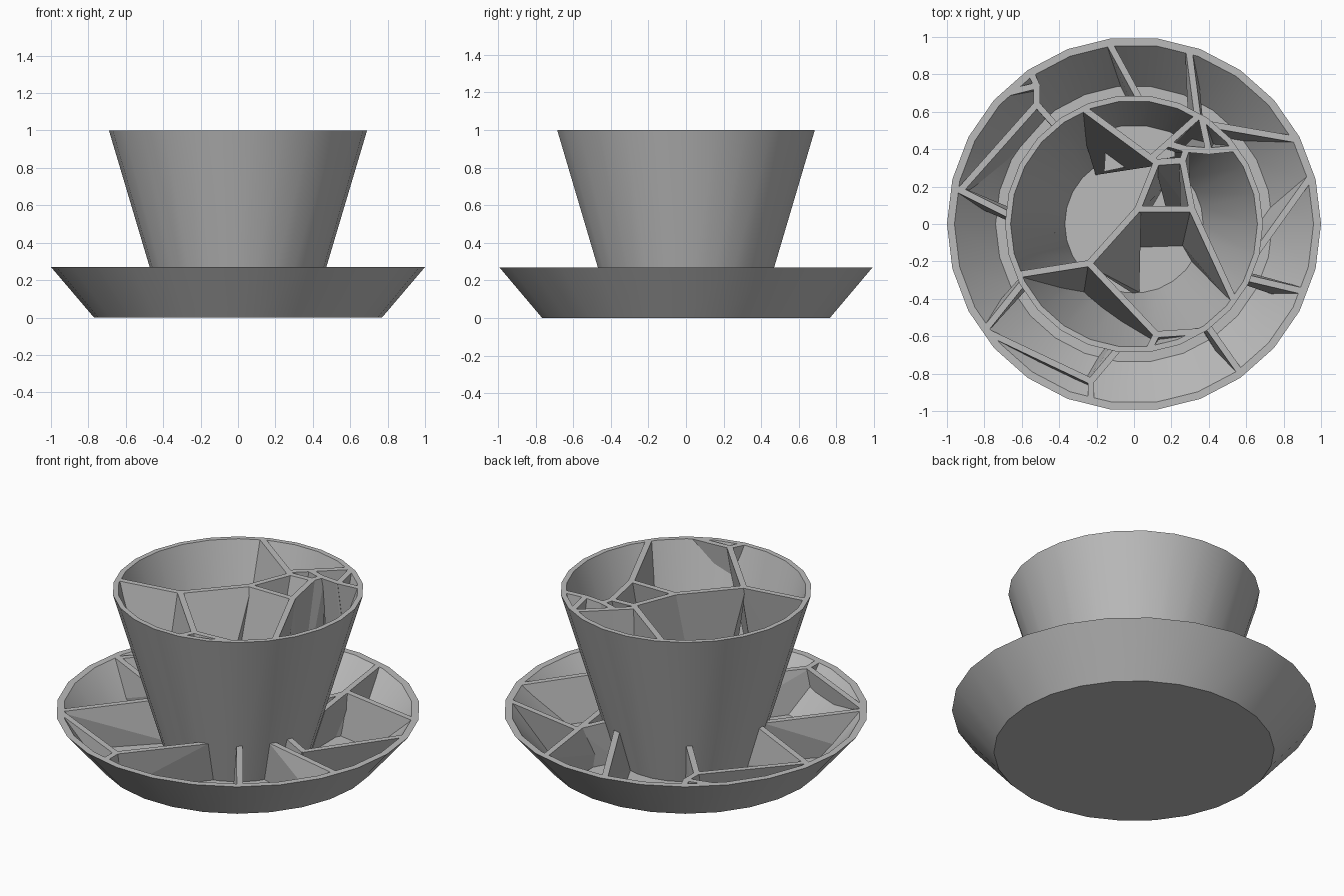
import bpy, bmesh, math
from mathutils import Vector

SIDES = 26
THICK = 0.017

default = bpy.data.objects.get("Cube")
if default:
    bpy.data.objects.remove(default, do_unlink=True)

grey = bpy.data.materials.new("plain_grey")
grey.use_nodes = True
colour = (0.5, 0.5, 0.5, 1)
grey.diffuse_color = colour
grey.node_tree.nodes["Principled BSDF"].inputs["Base Color"].default_value = colour


def finish(bm, name, smooth=False):
    bmesh.ops.recalc_face_normals(bm, faces=bm.faces)
    mesh = bpy.data.meshes.new(name)
    bm.to_mesh(mesh)
    bm.free()
    mesh.materials.append(grey)
    obj = bpy.data.objects.new(name, mesh)
    bpy.context.collection.objects.link(obj)
    if smooth:
        bpy.ops.object.select_all(action='DESELECT')
        obj.select_set(True)
        bpy.context.view_layer.objects.active = obj
        bpy.ops.object.shade_smooth_by_angle(angle=math.radians(30))
    return obj


def lathe(name, profile):
    bm = bmesh.new()
    vs = [bm.verts.new((r, 0, z)) for r, z in profile]
    es = [bm.edges.new(pair) for pair in zip(vs, vs[1:])]
    bmesh.ops.spin(bm, geom=vs + es, axis=(0, 0, 1), cent=(0, 0, 0),
                   angle=math.tau, steps=SIDES)
    bmesh.ops.remove_doubles(bm, verts=bm.verts, dist=1e-4)
    return finish(bm, name, True)


def clip_to_cone(bm, low, high):
    """Trim a convex piece to the inside of a many-sided cone."""
    (r0, z0), (r1, z1) = low, high
    slope = (r1 - r0) / (z1 - z0)
    apothem = math.cos(math.pi / SIDES)
    for i in range(SIDES):
        a = math.tau * (i + 0.5) / SIDES
        c, s = math.cos(a), math.sin(a)
        res = bmesh.ops.bisect_plane(
            bm, geom=bm.verts[:] + bm.edges[:] + bm.faces[:], dist=1e-5,
            plane_co=(r1 * apothem * c, r1 * apothem * s, z1),
            plane_no=(c, s, -slope * apothem), clear_outer=True)
        if any(isinstance(g, bmesh.types.BMEdge) for g in res["geom_cut"]):
            bmesh.ops.holes_fill(bm, edges=[e for e in bm.edges if e.is_boundary], sides=0)


def hull_piece(target, points, low, high):
    """Add the hull of some points, trimmed to the cavity, to a mesh."""
    bm = bmesh.new()
    for p in points:
        bm.verts.new(p)
    hull = bmesh.ops.convex_hull(bm, input=bm.verts)
    junk = {v for v in hull["geom_interior"] + hull["geom_unused"]
            if isinstance(v, bmesh.types.BMVert)}
    bmesh.ops.delete(bm, geom=list(junk), context='VERTS')
    bmesh.ops.dissolve_limit(bm, angle_limit=0.005, verts=bm.verts, edges=bm.edges)
    clip_to_cone(bm, low, high)
    bmesh.ops.recalc_face_normals(bm, faces=bm.faces)
    tmp = bpy.data.meshes.new("piece")
    bm.to_mesh(tmp)
    bm.free()
    target.from_mesh(tmp)
    bpy.data.meshes.remove(tmp)


def slab_points(p, q, p2, q2, top, bottom):
    pts = []
    for a, b, z in ((p, q, top), (p2, q2, bottom)):
        a, b = Vector(a), Vector(b)
        d = (b - a).normalized() * THICK
        n = Vector((-d.y, d.x))
        for v in (a - d * 0.5, b + d * 0.5):
            pts += [(v.x + n.x, v.y + n.y, z), (v.x - n.x, v.y - n.y, z)]
    return pts


# Cup and saucer shells
lathe("saucer", [(0, 0), (.77, 0), (1, .27), (.96, .27), (.74, .02), (0, .02)])
lathe("cup", [(0, .01), (.395, .01), (.69, 1), (.66, 1), (.37, .03), (0, .03)])

# Cup dividers: top start, top end, bottom start, bottom end
cup_walls = [
    ((-.30, .64), (.12, .33), (-.20, .28), (.09, .33)),
    ((.12, .33), (.02, .08), (.14, .20), (-.04, -.11)),
    ((.02, .08), (.31, .08), (-.04, -.11), (.27, -.10)),
    ((.26, .34), (.31, .08), (.28, .09), (.27, -.10)),
    ((.31, .08), (.54, -.42), (.27, -.10), (.34, -.22)),
    ((.02, .08), (-.24, -.21), (-.04, -.11), (.01, -.36)),
    ((-.24, -.21), (-.68, -.28), (-.27, -.40), (-.68, -.46)),
    ((-.24, -.21), (.12, -.59), (-.27, -.40), (.09, -.78)),
    ((.12, -.59), (.42, -.57), (.12, -.72), (.42, -.70)),
    ((.12, -.59), (.07, -.69), (.12, -.72), (.07, -.82)),
    ((.10, .36), (.18, .43), (.10, .36), (.18, .43)),
    ((.18, .43), (.28, .40), (.18, .40), (.28, .38)),
    ((.12, .33), (.26, .34), (.18, .10), (.28, .10)),
    ((.28, .40), (.26, .34), (.28, .38), (.28, .10)),
    ((.18, .43), (.37, .60), (.20, .43), (.39, .60)),
    ((.28, .40), (.40, .39), (.38, .50), (.46, .49)),
    ((.40, .39), (.60, .41), (.46, .49), (.66, .51)),
    ((.40, .39), (.35, .62), (.46, .49), (.41, .72)),
]
bm = bmesh.new()
for w in cup_walls:
    hull_piece(bm, slab_points(*w, 1, .025), (.372, .03), (.662, 1))
# Raised floor closing the rear pocket
shelf = [(-.16, .28), (-.14, .60), (.20, .60), (.22, .36)]
hull_piece(bm, [(x, y, z) for x, y in shelf for z in (.52, .56)],
           (.372, .03), (.662, 1))
finish(bm, "cup_dividers")

# Saucer dividers: start, end, sideways drift of the foot
saucer_walls = [
    ((-.14, .98), (.16, .43), (-.03, -.01)),
    ((.29, .96), (.38, .27), (.02, 0)),
    ((.88, .45), (.36, .54), (0, -.04)),
    ((.36, .54), (.28, .37), (0, 0)),
    ((.95, .26), (.60, -.23), (-.05, .04)),
    ((.60, -.23), (.44, -.14), (-.02, 0)),
    ((.95, -.37), (.40, -.24), (0, -.06)),
    ((.58, -.81), (.27, -.37), (-.05, .01)),
    ((-.23, -.84), (.10, -.45), (-.03, .01)),
    ((-.23, -.84), (-.23, -.96), (0, 0)),
    ((-.23, -.84), (-.80, -.57), (.01, -.04)),
    ((-.80, -.57), (-.44, -.12), (-.02, .02)),
    ((-.95, .19), (-.45, -.06), (-.01, -.03)),
    ((-.92, .19), (-.52, .64), (.05, -.05)),
    ((-.52, .64), (-.28, .37), (0, 0)),
    ((-.52, .64), (-.52, .74), (0, 0)),
    ((-.52, .74), (-.56, .83), (0, 0)),
    ((-.52, .74), (-.68, .70), (0, -.03)),
]
bm = bmesh.new()
for p, q, drift in saucer_walls:
    p, q, drift = Vector(p), Vector(q), Vector(drift)
    foot = q * .84 if q.length < .5 else q + drift
    hull_piece(bm, slab_points(p, q, p + drift, foot, .27, .015),
               (.742, .02), (.962, .27))
finish(bm, "saucer_dividers")
